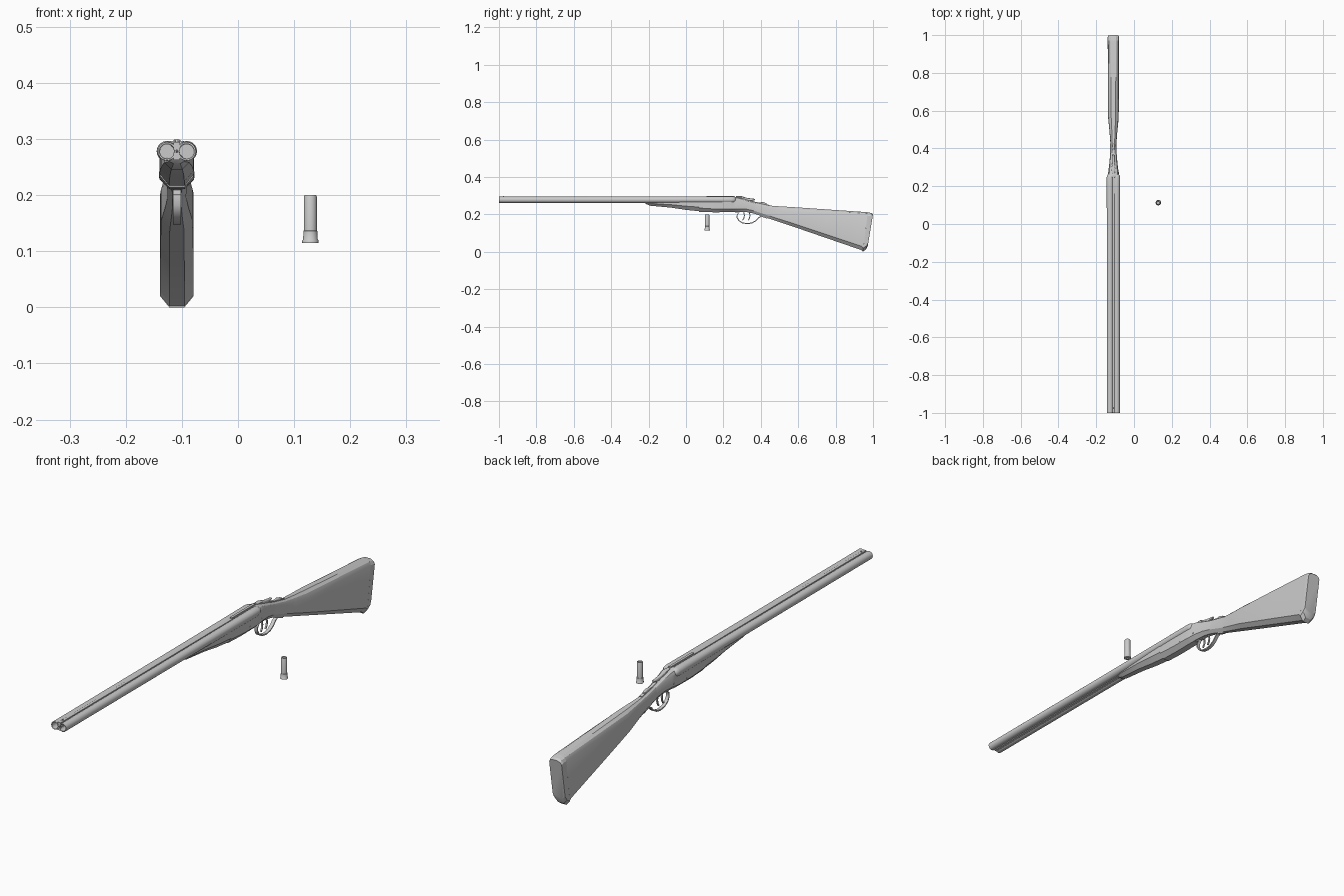
import bpy, bmesh
from math import sin, cos, pi
from mathutils import Vector

GX = -0.109  # centre line of the gun


def make(name, verts, faces, smooth=None):
    bm = bmesh.new()
    vs = [bm.verts.new(v) for v in verts]
    for f in faces:
        bm.faces.new([vs[i] for i in f])
    bmesh.ops.remove_doubles(bm, verts=bm.verts, dist=1e-6)
    bmesh.ops.recalc_face_normals(bm, faces=bm.faces)
    me = bpy.data.meshes.new(name)
    bm.to_mesh(me)
    bm.free()
    ob = bpy.data.objects.new(name, me)
    bpy.context.collection.objects.link(ob)
    if smooth:
        bpy.ops.object.select_all(action='DESELECT')
        bpy.context.view_layer.objects.active = ob
        ob.select_set(True)
        bpy.ops.object.shade_smooth_by_angle(angle=smooth)
    return ob


def skin(name, rings, caps=True, smooth=None):
    n = len(rings[0])
    faces = [(r * n + i, r * n + (i + 1) % n, (r + 1) * n + (i + 1) % n, (r + 1) * n + i)
             for r in range(len(rings) - 1) for i in range(n)]
    if caps:
        faces += [tuple(range(n)), tuple(range((len(rings) - 1) * n, len(rings) * n))]
    return make(name, [p for r in rings for p in r], faces, smooth)


def loft(name, sections, smooth=None):
    """Chamfered sections: y top, y bottom, z top, z bottom, half width,
    top chamfer, bottom chamfer."""
    rings = []
    for yt, yb, zt, zb, w, ct, cb in sections:
        half = [(w, zb + cb), (w, zt - ct), (w * .8, zt - ct * .35), (w * .42, zt)]
        prof = [(w * .45, zb)] + half
        prof += [(-x, z) for x, z in reversed(prof)]
        rings.append([(GX + x, yb + (yt - yb) * (z - zb) / (zt - zb), z) for x, z in prof])
    return skin(name, rings, True, smooth)


def lathe(name, centre, axis, profile, n=20):
    rings = []
    for d, r in profile:
        ring = []
        for i in range(n):
            a = 2 * pi * i / n
            u, v = r * cos(a), r * sin(a)
            off = (u, d, v) if axis == 'y' else (u, v, d)
            ring.append(Vector(centre) + Vector(off))
        rings.append(ring)
    return skin(name, rings, True, .7)


def strip(name, pts, w, t, smooth=.8):
    """Flat band of half width w and thickness t along a path of (y, z)."""
    rings = []
    for i, p in enumerate(pts):
        a, b = Vector(pts[max(i - 1, 0)]), Vector(pts[min(i + 1, len(pts) - 1)])
        d = (b - a).normalized()
        nrm = Vector((-d.y, d.x)) * t / 2
        p = Vector(p)
        rings.append([(GX + x, *(p + s * nrm)) for x, s in ((-w, -1), (w, -1), (w, 1), (-w, 1))])
    return skin(name, rings, True, smooth)


def box(name, x, y0, y1, z0, z1):
    return skin(name, [[(GX - x, y, z0), (GX + x, y, z0), (GX + x, y, z1), (GX - x, y, z1)]
                       for y in (y0, y1)])


# Hollow barrels with rounded breech ends
for side, s in (("left", -1), ("right", 1)):
    lathe(side + "_barrel", (GX + s * .0175, 0, .278), 'y',
          [(-.75, .0125), (-1, .0135), (-1, .0165), (-.3, .0168), (.1, .0178), (.2, .0185),
           (.243, .0185), (.256, .0165), (.264, .011), (.267, .004)])

# Ribs joining the barrels, raised breech rib and sight bead
box("top_rib", .006, -.998, .25, .280, .2945)
box("bottom_rib", .006, -.998, -.2, .263, .276)
box("breech_rib", .005, .11, .26, .29, .2995)
lathe("sight_bead", (GX, -.975, .293), 'z', [(0, .003), (.004, .003), (.0065, .001)], 8)

# Wooden fore-end
loft("fore_end", [
    (-.225, -.215, .268, .256, .013, .004, .004),
    (-.19, -.19, .272, .246, .022, .006, .012),
    (-.08, -.08, .275, .236, .027, .006, .016),
    (.0, .0, .276, .224, .030, .006, .02),
    (.07, .07, .276, .217, .031, .006, .022)], .5)

# Metal receiver
loft("receiver", [
    (.07, .07, .277, .214, .030, .006, .02),
    (.15, .15, .278, .211, .031, .006, .018),
    (.238, .238, .282, .212, .031, .006, .016),
    (.250, .245, .296, .212, .030, .014, .016),
    (.285, .28, .291, .214, .026, .016, .016),
    (.33, .32, .276, .213, .021, .014, .015),
    (.375, .36, .263, .205, .0175, .014, .014)], .5)

# Stock with slanted butt
loft("stock", [
    (.375, .36, .263, .205, .0175, .014, .014),
    (.447, .43, .247, .182, .0165, .016, .014),
    (.50, .49, .243, .162, .021, .022, .015),
    (.57, .56, .239, .139, .028, .028, .016),
    (.76, .74, .226, .077, .0295, .022, .018),
    (.965, .935, .212, .010, .030, .018, .020),
    (.972, .945, .211, .002, .030, .018, .020)], .5)
loft("butt_plate", [
    (.972, .945, .211, .000, .030, .018, .020),
    (.992, .962, .207, .012, .030, .016, .020),
    (1.0, .972, .200, .032, .028, .014, .016)], .4)

# Top lever and safety catch
loft("top_lever", [
    (.268, .268, .302 - .004, .284, .007, .003, .003),
    (.295, .295, .298, .276, .010, .004, .003),
    (.325, .325, .288, .270, .006, .003, .003),
    (.352, .352, .285, .272, .006, .003, .003),
    (.368, .368, .283, .276, .004, .002, .002)], .6)
loft("safety_catch", [
    (.385, .385, .263, .250, .004, .002, .002),
    (.41, .41, .266, .246, .006, .003, .002),
    (.43, .43, .260, .244, .005, .003, .002)], .6)
strip("upper_tang", [(.35, .2705), (.375, .2635), (.41, .2565), (.447, .2475)], .006, .005)

# Trigger guard and two triggers
strip("trigger_guard", [(.262, .213), (.285, .211), (.274, .2), (.273, .183), (.283, .166),
                        (.303, .154), (.33, .150), (.355, .155), (.375, .167), (.388, .182),
                        (.402, .19), (.435, .179)], .007, .005)
for i, y in enumerate((.308, .338)):
    strip(f"trigger_{i + 1}", [(y, .216), (y + .004, .195), (y + .002, .18), (y - .006, .168)],
          .003, .005)

# Action pins on both sides of the receiver
for s in (-1, 1):
    for y, z, r in ((.19, .236, .006), (.27, .24, .004)):
        c = GX + s * .0255
        rings = [[(c + d * s, y + r * cos(a * pi / 5), z + r * sin(a * pi / 5)) for a in range(10)]
                 for d in (0, .0063 if y < .2 else .003)]
        skin("action_pin", rings, True, .6)

# Loose cartridge: brass base, hull, crimped end
lathe("cartridge_base", (.129, .113, 0), 'z',
      [(.118, .004), (.115, .005), (.115, .0145), (.119, .0145), (.121, .0128), (.136, .0126),
       (.137, .0115)], 16)
lathe("cartridge_hull", (.129, .113, 0), 'z',
      [(.13, .0118), (.197, .0115), (.2, .0102), (.2, .008), (.197, .007)], 16)
